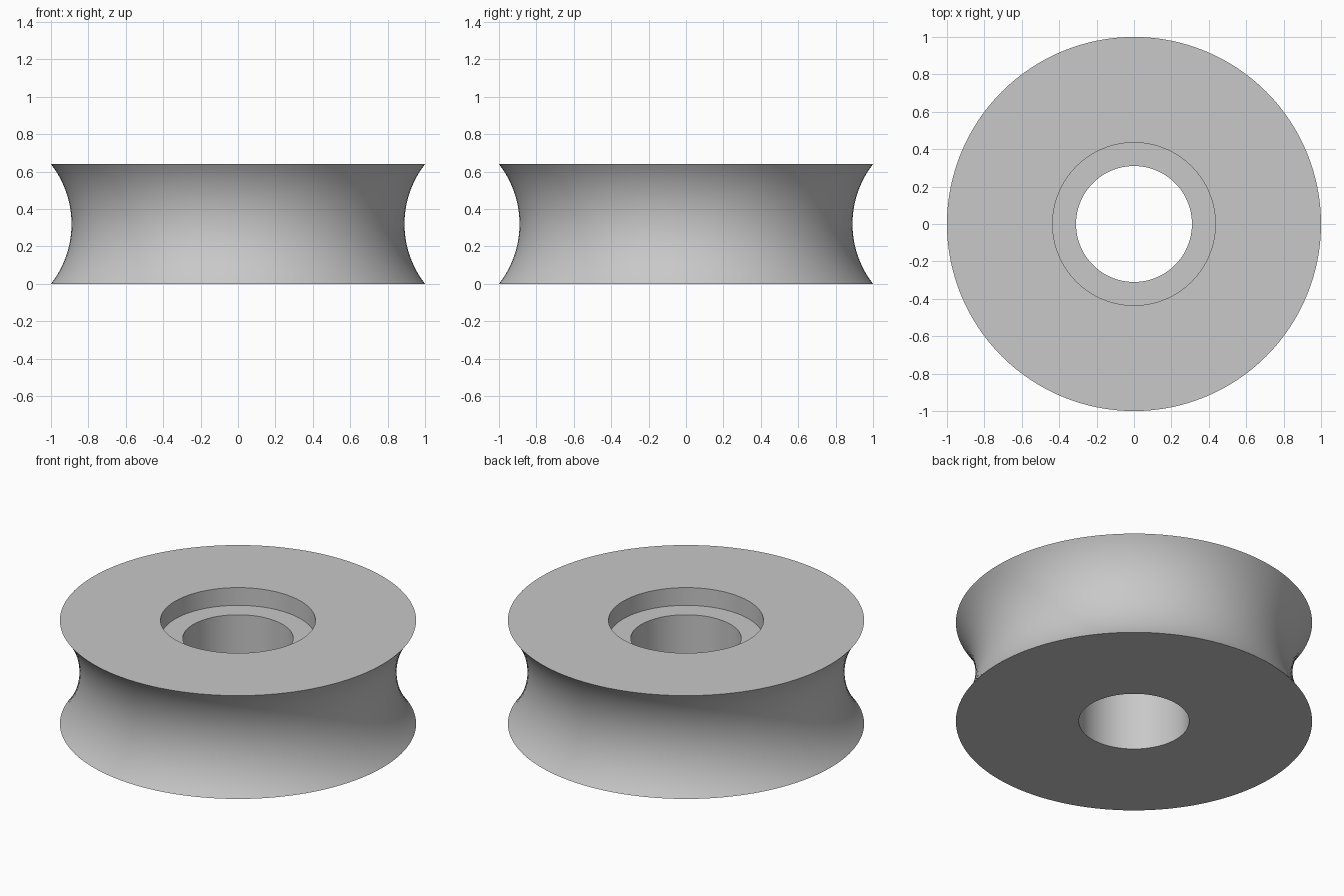
import bpy, bmesh, math

cube = bpy.data.objects.get("Cube")
if cube:
    bpy.data.objects.remove(cube, do_unlink=True)

HEIGHT = 0.64
RIM = 1.0
GROOVE_DEPTH = 0.11
BORE = 0.31
RECESS = 0.435
RECESS_DEPTH = 0.11
SIDES = 128
GROOVE_STEPS = 24

# Material
grey = bpy.data.materials.new("plain grey")
grey.use_nodes = True
colour = (0.58, 0.58, 0.58, 1)
grey.diffuse_color = colour
grey.node_tree.nodes["Principled BSDF"].inputs["Base Color"].default_value = colour

# Concave circular arc of the rim, from bottom to top
half = HEIGHT / 2
arc_radius = (half ** 2 + GROOVE_DEPTH ** 2) / (2 * GROOVE_DEPTH)
arc_centre = RIM - GROOVE_DEPTH + arc_radius
sweep = math.asin(half / arc_radius)
profile = []
for i in range(GROOVE_STEPS + 1):
    a = sweep * (2 * i / GROOVE_STEPS - 1)
    profile.append((arc_centre - arc_radius * math.cos(a), half + arc_radius * math.sin(a)))

# Recess in the top face, then the through bore
profile += [(RECESS, HEIGHT), (RECESS, HEIGHT - RECESS_DEPTH),
            (BORE, HEIGHT - RECESS_DEPTH), (BORE, 0)]

# Turn the closed profile around the axle
bm = bmesh.new()
verts = [bm.verts.new((r, 0, z)) for r, z in profile]
edges = [bm.edges.new((v, verts[(i + 1) % len(verts)])) for i, v in enumerate(verts)]
bmesh.ops.spin(bm, geom=verts + edges, cent=(0, 0, 0), axis=(0, 0, 1),
               angle=math.tau, steps=SIDES, use_merge=True)
bmesh.ops.remove_doubles(bm, verts=bm.verts, dist=0.0001)
bmesh.ops.recalc_face_normals(bm, faces=bm.faces)
mesh = bpy.data.meshes.new("grooved_wheel")
bm.to_mesh(mesh)
bm.free()
mesh.materials.append(grey)
wheel = bpy.data.objects.new("grooved_wheel", mesh)
bpy.context.collection.objects.link(wheel)

# Smooth curved walls, crisp rims
bpy.ops.object.select_all(action="DESELECT")
wheel.select_set(True)
bpy.context.view_layer.objects.active = wheel
bpy.ops.object.shade_smooth_by_angle(angle=math.radians(30))
